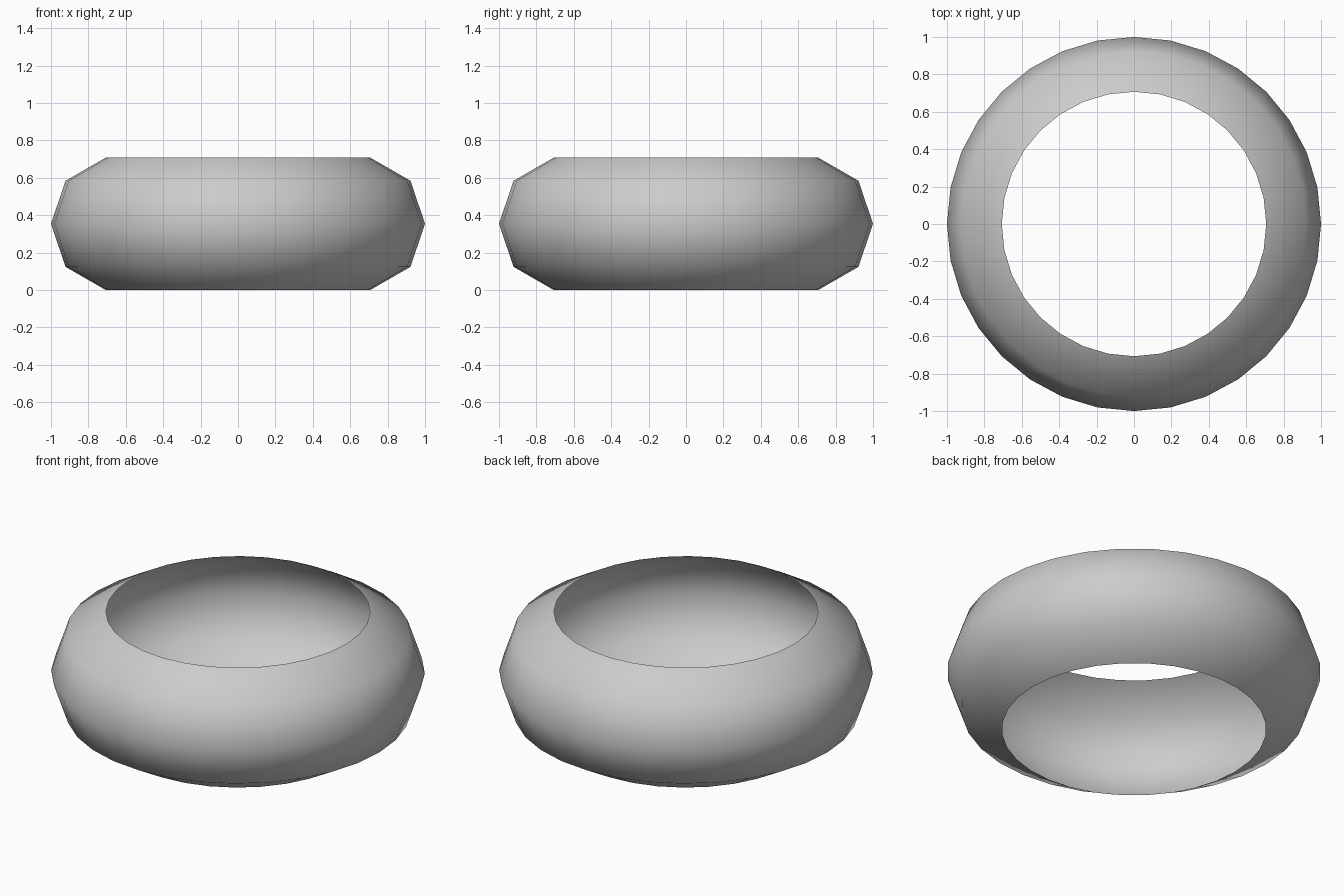
import bpy, bmesh
from math import cos, sin, pi

if "Cube" in bpy.data.objects:
    bpy.data.objects.remove(bpy.data.objects["Cube"])

SIDES = 32
# Half-round wall profile: (radius, height)
PROFILE = [(0.707, 0.0), (0.922, 0.124), (1.0, 0.354), (0.922, 0.584), (0.707, 0.708)]

# Open ring band, a single-skin shell
bm = bmesh.new()
rings = [[bm.verts.new((r * cos(2 * pi * i / SIDES), r * sin(2 * pi * i / SIDES), z))
          for i in range(SIDES)] for r, z in PROFILE]
for low, high in zip(rings, rings[1:]):
    for i in range(SIDES):
        j = (i + 1) % SIDES
        face = bm.faces.new((low[i], low[j], high[j], high[i]))
        face.smooth = True

mesh = bpy.data.meshes.new("ring_band")
bm.to_mesh(mesh)
bm.free()
band = bpy.data.objects.new("ring_band", mesh)
bpy.context.collection.objects.link(band)
